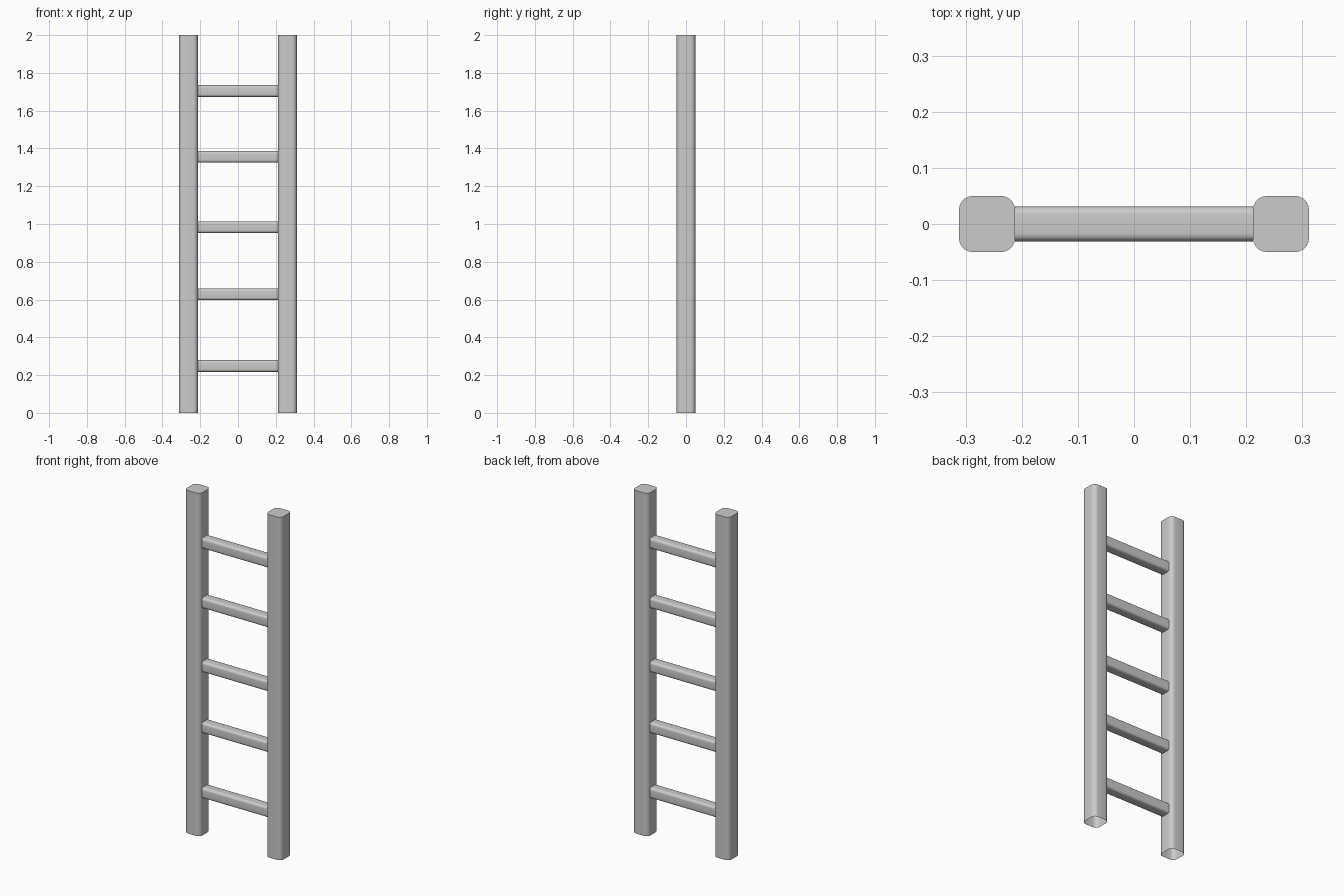
import bpy, bmesh, math
from mathutils import Vector

if "Cube" in bpy.data.objects:
    bpy.data.objects.remove(bpy.data.objects["Cube"])


def rounded_square(half, radius, segments=5):
    """Outline points of a square with rounded corners, counter-clockwise."""
    points = []
    for corner in range(4):
        start = corner * math.pi / 2
        cx = (half - radius) * (1 if corner in (0, 3) else -1)
        cy = (half - radius) * (1 if corner in (0, 1) else -1)
        for i in range(segments + 1):
            a = start + (math.pi / 2) * i / segments
            points.append((cx + radius * math.cos(a), cy + radius * math.sin(a)))
    return points


def bar(name, outline, origin, u, v, axis, length, cap_end):
    """Sweep an outline (in the u, v plane) along an axis."""
    origin, u, v, axis = Vector(origin), Vector(u), Vector(v), Vector(axis)
    bm = bmesh.new()
    start = [bm.verts.new(origin + u * a + v * b) for a, b in outline]
    end = [bm.verts.new(p.co + axis * length) for p in start]
    n = len(outline)
    for i in range(n):
        j = (i + 1) % n
        bm.faces.new((start[i], start[j], end[j], end[i]))
    if cap_end:
        bm.faces.new(end)
    mesh = bpy.data.meshes.new(name)
    bm.to_mesh(mesh)
    bm.free()
    obj = bpy.data.objects.new(name, mesh)
    bpy.context.collection.objects.link(obj)
    bpy.ops.object.select_all(action='DESELECT')
    obj.select_set(True)
    bpy.context.view_layer.objects.active = obj
    bpy.ops.object.shade_smooth_by_angle(angle=math.radians(40))
    return obj


X, Y, Z = (1, 0, 0), (0, 1, 0), (0, 0, 1)
RAIL_X, RAIL_HALF = 0.262, 0.05
INNER = RAIL_X - RAIL_HALF

# side rails: capped on top, open underneath
rail_outline = rounded_square(RAIL_HALF, 0.025)
for side, sign in (("left", -1), ("right", 1)):
    bar(side + "_rail", rail_outline, (sign * RAIL_X, 0, 0), X, Y, Z, 2.0, True)

# rungs: slightly uneven spacing, ends butt against the rails
rung_outline = rounded_square(0.031, 0.014)
for i, z in enumerate((0.248, 0.628, 0.983, 1.356, 1.704)):
    bar(f"rung_{i + 1}", rung_outline, (-INNER, 0, z), Y, Z, X, 2 * INNER, False)
